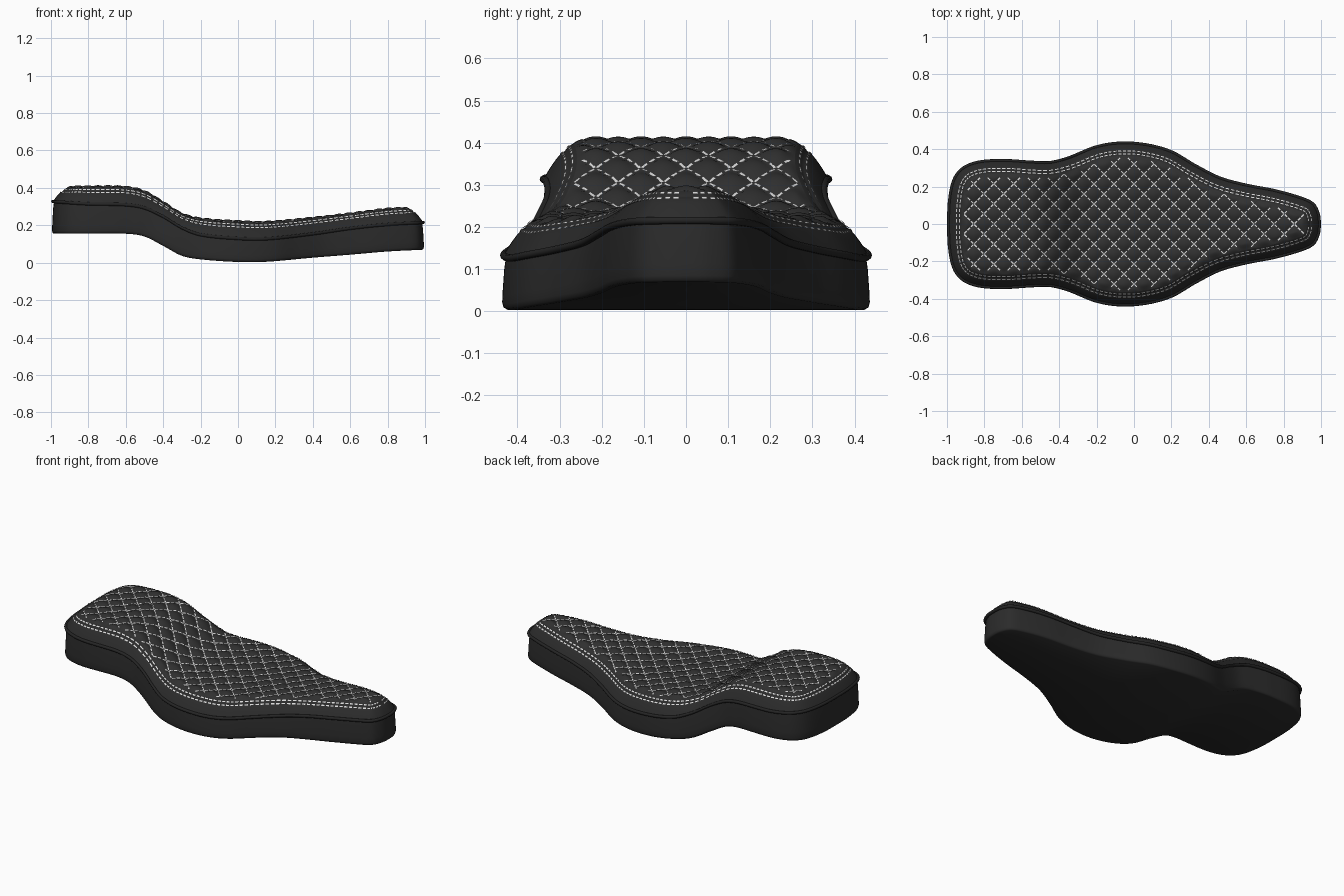
import bpy, bmesh, math
from mathutils import Vector, kdtree
from mathutils.bvhtree import BVHTree

if "Cube" in bpy.data.objects:
    bpy.data.objects.remove(bpy.data.objects["Cube"])

N, M = 260, 72          # samples along half the outline, and across the panel
PITCH = 0.107           # quilting diamond size
EDGE = 0.068            # inset where the quilted panel begins
PIPE = 0.009

# Half outline from rear centre to front centre (x, half width)
OUTLINE = [(-.99, 0), (-.985, .13), (-.96, .24), (-.91, .3), (-.82, .332), (-.68, .338),
           (-.55, .33), (-.45, .328), (-.35, .353), (-.2, .412), (-.07, .432), (.07, .422),
           (.2, .385), (.33, .31), (.46, .245), (.6, .207), (.75, .178), (.88, .142),
           (.955, .108), (.984, .055), (.99, 0)]
# Side profile (x, bottom, seam, top)
PROFILE = [(-1, .155, .328, .405), (-.8, .155, .315, .407), (-.6, .155, .31, .405),
           (-.5, .14, .293, .382), (-.4, .09, .247, .325), (-.3, .037, .187, .263),
           (-.2, .018, .15, .236), (0, .004, .13, .222), (.15, .005, .128, .218),
           (.4, .027, .155, .24), (.6, .043, .184, .263), (.8, .06, .205, .288),
           (1, .07, .216, .3)]


def material(name, value, rough):
    m = bpy.data.materials.new(name)
    m.use_nodes = True
    colour = (value, value, value, 1)
    m.diffuse_color = colour
    shader = m.node_tree.nodes["Principled BSDF"]
    shader.inputs["Base Color"].default_value = colour
    shader.inputs["Roughness"].default_value = rough
    return m


VINYL = material("black vinyl", .024, .6)
QUILT = material("charcoal quilting", .03, .6)
TRIM = material("piping black", .018, .5)
THREAD = material("white thread", .7, .8)


def smooth(rows, t):
    """Smooth interpolation of table rows keyed by their first column."""
    last = len(rows) - 1
    t = min(max(t, rows[0][0]), rows[last][0])
    i = 0
    while i < last - 1 and rows[i + 1][0] < t:
        i += 1
    a, b = rows[i], rows[i + 1]
    p, q = rows[max(i - 1, 0)], rows[min(i + 2, last)]
    h = b[0] - a[0]
    u = (t - a[0]) / h
    out = []
    for c in range(1, len(a)):
        s0 = (b[c] - p[c]) / (b[0] - p[0]) * h
        s1 = (q[c] - a[c]) / (q[0] - a[0]) * h
        d = b[c] - a[c]
        out.append(a[c] + u * (s0 + u * (3 * d - 2 * s0 - s1 + u * (s0 + s1 - 2 * d))))
    return out


# Resample the outline evenly and find its inward normals
(x0, y0), (x1, y1) = OUTLINE[1], OUTLINE[-2]
path = [(x0, -y0)] + OUTLINE + [(x1, -y1)]
rows, run = [], -math.dist(path[0], path[1])
for k, p in enumerate(path):
    run += math.dist(p, path[k - 1]) if k else 0
    rows.append((run, *p))
length = rows[-2][0]
edge, inward = [], []
for i in range(N + 1):
    t = length * i / N
    edge.append(Vector(smooth(rows, t)))
    d = (Vector(smooth(rows, t + .004)) - Vector(smooth(rows, t - .004))).normalized()
    inward.append(Vector((d.y, -d.x)))
tree = kdtree.KDTree(N + 1)
for i, p in enumerate(edge):
    tree.insert((p.x, p.y, 0), i)
tree.balance()


def inset_of(x, y):
    co, i, dist = tree.find((x, abs(y), 0))
    side = (x - co.x) * inward[i].x + (abs(y) - co.y) * inward[i].y
    return math.copysign(dist, side)


def bottom(x): return smooth(PROFILE, x)[0]
def seam(x): return smooth(PROFILE, x)[1]


def cushion(x, d):
    """Height of the padded top at inset d, with a sewn groove."""
    _, low, high = smooth(PROFILE, x)
    f = 1 - max(0, 1 - d / .11) ** 2.2
    return low + (high - low) * f - .004 * math.exp(-((d - .049) / .004) ** 2)


def quilt(x, y):
    d = inset_of(x, y)
    fade = min(1, max(0, (d - EDGE) / .03))
    puff = abs(math.sin(math.pi * (x + y) / PITCH) * math.sin(math.pi * (x - y) / PITCH)) ** .65
    return cushion(x, d) + fade * (.015 * puff - .008)


def offset(i, d, z):
    p = edge[i] + inward[i] * d
    return Vector((p.x, p.y if 0 < i < N else 0, z(p.x)))


def mirror(p): return Vector((p.x, -p.y, p.z))


def loft(bm, profile, closed=False):
    """Sweep (inset, height function) pairs all round the outline."""
    rings = []
    for d, z in profile:
        half = [offset(i, d, z) for i in range(N + 1)]
        rings.append([bm.verts.new(p) for p in half + [mirror(p) for p in half[-2:0:-1]]])
    pairs = list(zip(rings, rings[1:])) + ([(rings[-1], rings[0])] if closed else [])
    for a, b in pairs:
        for i in range(len(a)):
            bm.faces.new((a[i - 1], a[i], b[i], b[i - 1]))


def fill(bm, d, z, cuts, height=None):
    """Span the inside of an inset ring with strips from side to side."""
    grid = []
    for i in range(N + 1):
        p = offset(i, d, z)
        line = [p.lerp(mirror(p), j / cuts) for j in range(cuts + 1)]
        if height:
            for q in line[1:-1]:
                q.z = height(q.x, q.y)
        grid.append([bm.verts.new(q) for q in line])
    for a, b in zip(grid, grid[1:]):
        for j in range(cuts):
            bm.faces.new((a[j], a[j + 1], b[j + 1], b[j]))


def finish(bm, name, mat, up=False, angle=50):
    if not up:
        bmesh.ops.recalc_face_normals(bm, faces=bm.faces)
    bm.normal_update()
    if up:
        bmesh.ops.reverse_faces(bm, faces=[f for f in bm.faces if f.normal.z < 0])
    mesh = bpy.data.meshes.new(name)
    bm.to_mesh(mesh)
    mesh.materials.append(mat)
    ob = bpy.data.objects.new(name, mesh)
    bpy.context.collection.objects.link(ob)
    bpy.ops.object.select_all(action='DESELECT')
    ob.select_set(True)
    bpy.context.view_layer.objects.active = ob
    bpy.ops.object.shade_smooth_by_angle(angle=math.radians(angle))


def weld(bm):
    bmesh.ops.remove_doubles(bm, verts=bm.verts, dist=.00002)
    bmesh.ops.dissolve_degenerate(bm, edges=bm.edges, dist=.00001)


# Base: side wall, rounded lower edge and flat underside
bm = bmesh.new()
loft(bm, [(.006, seam),
          (.001, lambda x: seam(x) * .75 + bottom(x) * .25),
          (-.003, lambda x: seam(x) * .3 + bottom(x) * .7),
          (-.004, lambda x: bottom(x) + .015),
          (-.001, lambda x: bottom(x) + .004),
          (.006, bottom)])
fill(bm, .006, bottom, 2)
weld(bm)
finish(bm, "seat_base", VINYL)

# Piping around the seam
bm = bmesh.new()
loft(bm, [(PIPE * math.cos(a), lambda x, a=a: seam(x) + PIPE * math.sin(a))
          for a in (k * math.tau / 10 for k in range(10))], closed=True)
finish(bm, "piping", TRIM)

# Padded border between the piping and the quilting
bm = bmesh.new()
loft(bm, [(d, lambda x, d=d: cushion(x, d))
          for d in (0, .005, .012, .02, .03, .04, .046, .049, .052, .06, EDGE)])
finish(bm, "cushion_border", VINYL, up=True)

# Quilted panel
bm = bmesh.new()
fill(bm, EDGE, lambda x: cushion(x, EDGE), M, quilt)
weld(bm)
surface = BVHTree.FromBMesh(bm)
finish(bm, "quilted_panel", QUILT, up=True)

# Diagonal quilting stitches, three to each diamond side
bm = bmesh.new()
step = PITCH / 6
for sign in (1, -1):
    for k in range(-14, 15):
        for n in range(-80, 81):
            corners = []
            for along, across in ((.14, 1), (.86, 1), (.86, -1), (.14, -1)):
                s = (n + along) * step
                x = k * PITCH / 2 + s + across * .0024
                y = sign * (k * PITCH / 2 - s + across * .0024)
                hit = surface.ray_cast((x, y, 1), (0, 0, -1))[0]
                if hit is None or inset_of(x, y) < EDGE + .004:
                    break
                corners.append(hit + Vector((0, 0, .003)))
            if len(corners) == 4:
                bm.faces.new([bm.verts.new(c) for c in corners])
finish(bm, "quilting_stitches", THREAD, up=True)

# Twin rows of stitches around the border
bm = bmesh.new()
for d in (.041, .057):
    for i in range(1, N - 2, 3):
        quad = [offset(j, e, lambda x: cushion(x, d) + (e - d) + .0025)
                for j, e in ((i, d - .0025), (i + 2, d - .0025), (i + 2, d + .0025), (i, d + .0025))]
        for pts in (quad, [mirror(p) for p in quad]):
            bm.faces.new([bm.verts.new(p) for p in pts])
finish(bm, "border_stitches", THREAD, up=True)
